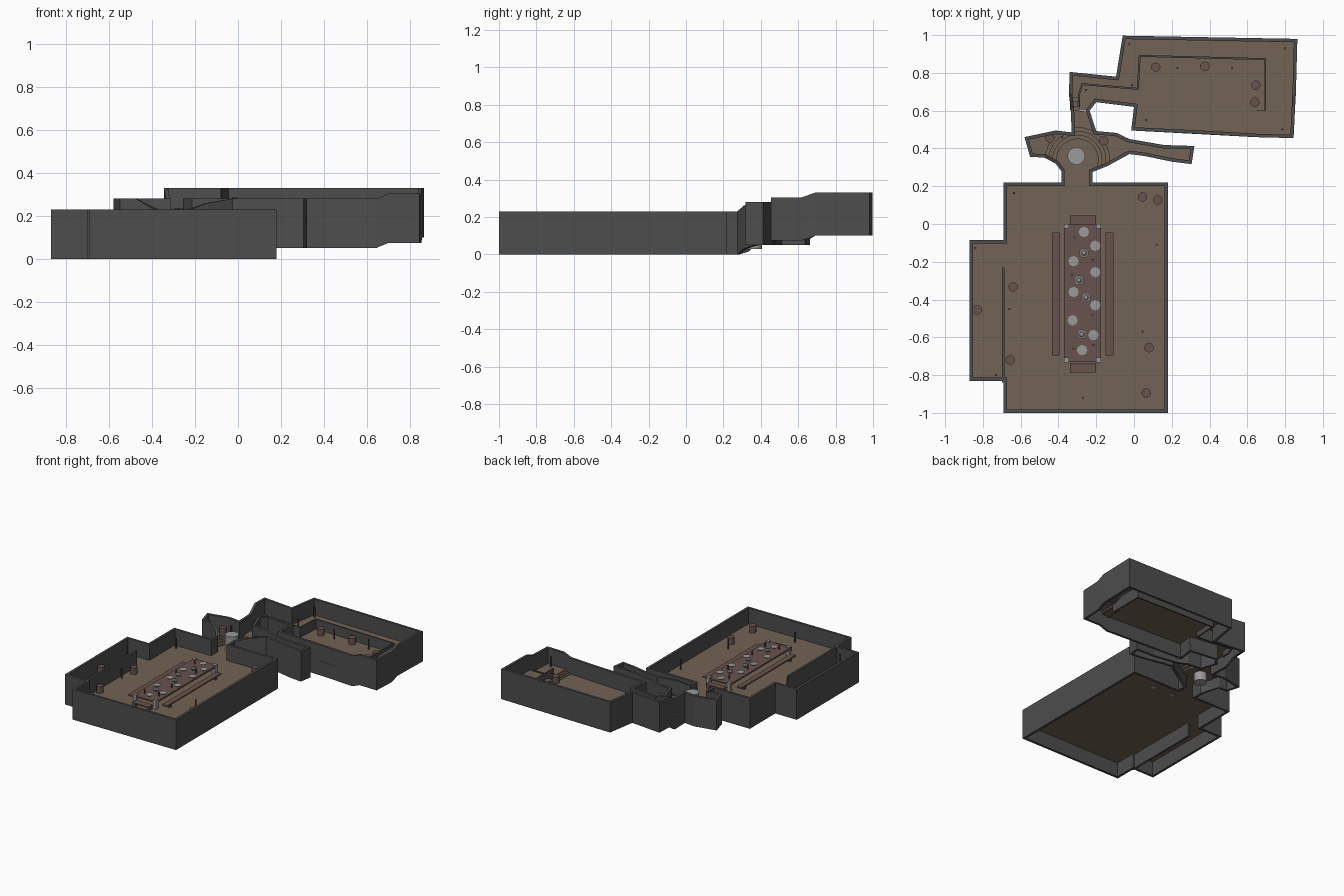
import bpy, bmesh, math
from mathutils import Vector

if "Cube" in bpy.data.objects:
    bpy.data.objects.remove(bpy.data.objects["Cube"])

def material(name, col):
    m = bpy.data.materials.new(name)
    m.diffuse_color = (*col, 1)
    m.use_nodes = True
    m.node_tree.nodes["Principled BSDF"].inputs["Base Color"].default_value = m.diffuse_color
    return m

STONE = material("dark_stone", (0.075, 0.075, 0.075))
FLOOR = material("floor_brown", (0.17, 0.125, 0.09))
WOOD = material("red_wood", (0.14, 0.085, 0.075))
PALE = material("pale_grey", (0.32, 0.32, 0.32))
WALL_H, WALL_T = 0.23, 0.018
HALL, MID, LANDING, UPPER = 0.11, 0.16, 0.185, 0.21

def finish(name, bm, mat):
    bmesh.ops.recalc_face_normals(bm, faces=bm.faces)
    me = bpy.data.meshes.new(name)
    bm.to_mesh(me)
    bm.free()
    ob = bpy.data.objects.new(name, me)
    bpy.context.collection.objects.link(ob)
    if mat:
        me.materials.append(mat)
    return ob

def block(name, x0, x1, y0, y1, z0, z1, mat):
    bm = bmesh.new()
    bmesh.ops.create_cube(bm, size=1)
    for v in bm.verts:
        v.co = ((x0 + x1) / 2 + v.co.x * (x1 - x0), (y0 + y1) / 2 + v.co.y * (y1 - y0),
                (z0 + z1) / 2 + v.co.z * (z1 - z0))
    return finish(name, bm, mat)

def cylinder(name, x, y, r, z0, z1, mat, sides=12, r2=None):
    bm = bmesh.new()
    bmesh.ops.create_cone(bm, cap_ends=True, segments=sides, radius1=r,
                          radius2=r if r2 is None else r2, depth=z1 - z0)
    bmesh.ops.translate(bm, verts=bm.verts, vec=(x, y, (z0 + z1) / 2))
    return finish(name, bm, mat)

def inset(pts, d, closed=True):
    """Mitred inward offset of a counter-clockwise outline."""
    out, n = [], len(pts)
    for i in range(n):
        p = Vector(pts[i][:2])
        a = Vector(pts[i - 1][:2]) if closed or i else None
        b = Vector(pts[(i + 1) % n][:2]) if closed or i < n - 1 else None
        d1 = (p - a).normalized() if a else (b - p).normalized()
        d2 = (b - p).normalized() if b else d1
        n1, n2 = Vector((-d1.y, d1.x)), Vector((-d2.y, d2.x))
        out.append(p + (n1 + n2) * d / max(0.3, 1 + n1.dot(n2)))
    return out

def wall(name, pts, t, h, mat, closed=True):
    """Wall along an outline of (x, y, base height)."""
    bm = bmesh.new()
    rings = []
    for p, q in zip(pts, inset(pts, t, closed)):
        x, y, z = p
        rings.append([bm.verts.new(c) for c in
                      ((x, y, z), (x, y, z + h), (q.x, q.y, z + h), (q.x, q.y, z))])
    n = len(rings)
    for i in range(n if closed else n - 1):
        a, b = rings[i], rings[(i + 1) % n]
        for k in range(4):
            bm.faces.new((a[k], a[(k + 1) % 4], b[(k + 1) % 4], b[k]))
    if not closed:
        bm.faces.new(rings[0])
        bm.faces.new(rings[-1])
    return finish(name, bm, mat)

def sheet(name, pts, z, thick=0):
    bm = bmesh.new()
    f = bm.faces.new([bm.verts.new((p[0], p[1], z)) for p in pts])
    if thick:
        r = bmesh.ops.extrude_face_region(bm, geom=[f])
        bmesh.ops.translate(bm, vec=(0, 0, -thick),
                            verts=[v for v in r["geom"] if isinstance(v, bmesh.types.BMVert)])
    ob = finish(name, bm, FLOOR)
    if not thick and ob.data.polygons[0].normal.z < 0:
        ob.data.flip_normals()
    return ob

# outer wall: one loop round hall, cave, corridor, upper room and alcove
right_cave = [(-.22, .275, 0), (-.14, .307, .03), (-.025, .37, .05), (.055, .36, .05), (.2, .33, .05),
              (.305, .317, .05), (.32, .413, .05), (.16, .418, .05), (-.025, .45, .05),
              (-.09, .482, .05), (-.2, .492, .05), (-.235, .6, .05)]
left_cave = [(-.335, .61, .05), (-.33, .485, .05), (-.415, .495, .05), (-.58, .46, .05),
             (-.55, .355, .05), (-.475, .352, .05), (-.415, .32, .015), (-.385, .28, 0)]
upper_room = [(-.2, .645, .05), (0, .62, .05), (-.015, .495, .05), (.39, .475, .05), (.64, .46, .05),
              (.7, .458, .075), (.845, .455, .075), (.853, .62, .075), (.857, .69, .1),
              (.865, .98, .1), (-.06, .997, .1), (-.095, .78, .1), (-.34, .805, .1), (-.345, .69, .1)]
hall_start = [(-.69, -1, 0), (.18, -1, 0), (.18, .22, 0), (-.22, .22, 0)]
hall_end = [(-.385, .22, 0), (-.69, .22, 0), (-.69, -.085, 0), (-.87, -.085, 0),
            (-.87, -.83, 0), (-.69, -.83, 0)]
wall("outer_wall", hall_start + right_cave + upper_room + left_cave + hall_end, WALL_T, WALL_H, STONE)
block("alcove_divider", -.7, -.685, -.84, -.23, 0, WALL_H, STONE)

# flat floors
sheet("hall_floor", [(-.69, -1), (.18, -1), (.18, .22), (-.69, .22)], HALL)
sheet("alcove_floor", [(-.87, -.83), (-.69, -.83), (-.69, -.085), (-.87, -.085)], HALL)
sheet("entry_floor", [(-.385, .22), (-.22, .22), (-.22, .285), (-.385, .285)], HALL)
edge = [(-.285, .69), (-.27, .735), (.025, .71), (.035, .885), (.69, .868)]
sheet("sunken_floor", [(-.285, .6), (-.235, .6), (-.2, .645), (0, .62), (-.015, .495), (.64, .46),
                       (.69, .46)] + edge[::-1], MID)
sheet("walkway_floor", edge + [(.69, .69), (.857, .69), (.865, .98), (-.06, .997), (-.095, .78),
                               (-.34, .805), (-.345, .69)], UPPER)
sheet("landing_floor", [(.69, .459), (.845, .456), (.853, .63), (.69, .63)], LANDING)

# low wall between the sunken floor and the walkway
wall("walkway_parapet", [(x, y, .12) for x, y in [(-.29, .62)] + edge + [(.69, .6)]],
     .01, .115, STONE, closed=False)

# cave floor: rings stepping down to the pedestal
cx, cy = -.3, .34
cave = inset(right_cave + left_cave, .006)
radii = [0, .11, .13, .15, .17, 2]
for i in range(5):
    z = HALL + i * .0125
    ring = sheet(f"cave_step_{i}", cave, z, .013)
    cutters = []
    for r, op in ((radii[i + 1], 'INTERSECT'), (radii[i], 'DIFFERENCE')):
        if 0 < r < 1:
            c = cylinder("step_cutter", cx, cy, r, -.3, .6, None, 32)
            c.hide_render = True
            m = ring.modifiers.new("ring", 'BOOLEAN')
            m.object, m.operation, m.solver = c, op, 'EXACT'
            cutters.append(c)
    dg = bpy.context.evaluated_depsgraph_get()
    baked = bpy.data.meshes.new_from_object(ring.evaluated_get(dg))
    ring.modifiers.clear()
    ring.data = baked
    for c in cutters:
        bpy.data.objects.remove(c)
cylinder("pedestal", -.305, .36, .047, .03, .23, PALE, 24)

# straight stairs
for i in range(4):
    z = MID + (i + 1) * .0125
    block("corridor_stair", -.338, -.287, .6 + i * .0225, .6225 + i * .0225, z - .02, z, FLOOR)
    z = LANDING + (i + 1) * .00625
    block("walkway_stair", .69, .845, .62 + i * .0175, .6375 + i * .0175, z - .012, z, FLOOR)
    z = MID + (i + 1) * .00625
    block("landing_stair", .635 + i * .014, .649 + i * .014, .465, .6, z - .012, z, FLOOR)

# dining table with corner posts
TOP = .168
block("table_top", -.37, -.175, -.73, 0, TOP - .012, TOP, WOOD)
for x in (-.357, -.187):
    for y in (-.72, -.012):
        block("table_post", x - .013, x + .013, y - .013, y + .013, HALL, TOP + .008, PALE)

# benches: a board on two legs
def bench(x0, x1, y0, y1):
    block("bench_seat", x0, x1, y0, y1, .132, .142, WOOD)
    along_y = y1 - y0 > x1 - x0
    for f in (.08, .92):
        if along_y:
            c = y0 + f * (y1 - y0)
            block("bench_leg", x0 + .006, x1 - .006, c - .01, c + .01, HALL, .132, WOOD)
        else:
            c = x0 + f * (x1 - x0)
            block("bench_leg", c - .01, c + .01, y0 + .006, y1 - .006, HALL, .132, WOOD)

bench(-.435, -.395, -.695, -.045)
bench(-.15, -.108, -.695, -.045)
bench(-.34, -.2, 0, .045)
bench(-.34, -.2, -.785, -.735)

# tableware
for x, y in [(-.265, -.042), (-.205, -.115), (-.32, -.197), (-.205, -.255), (-.32, -.36),
             (-.205, -.43), (-.325, -.51), (-.215, -.588), (-.275, -.668)]:
    cylinder("plate", x, y, .02, TOP, TOP + .007, PALE, 8, .028)
for x, y in [(-.265, -.153), (-.292, -.297), (-.255, -.388), (-.277, -.583)]:
    cylinder("bowl", x, y, .012, TOP, TOP + .016, PALE, 12, .025)
    cylinder("bowl_filling", x, y, .019, TOP + .014, TOP + .021, PALE, 12, .01)
for x, y in [(-.315, -.07), (-.22, -.19), (-.33, -.27), (-.22, -.48), (-.32, -.66), (-.215, -.64)]:
    cylinder("candle", x, y, .006, TOP, TOP + .03, WOOD, 8)

# barrels and thin torch poles standing on each floor
barrels = {HALL: [(.045, .143), (.125, .127), (-.64, -.333), (-.83, -.455), (-.655, -.72),
                  (.08, -.655), (.065, -.895)],
           MID: [(-.445, .455), (-.16, .44), (.115, .83), (.375, .835), (.645, .735), (.64, .645)]}
poles = {HALL: [(-.635, .164), (-.84, -.127), (-.66, -.45), (-.73, -.8), (-.27, -.92),
                (.045, -.57), (.12, -.11)],
         MID: [(-.38, .46), (-.255, .71), (.23, .825), (.52, .825), (.065, .55)],
         LANDING: [(.785, .5)],
         UPPER: [(-.01, .735), (-.025, .952), (.8, .93)]}
for z, spots in barrels.items():
    for x, y in spots:
        cylinder("barrel", x, y, .025, z, z + .05, WOOD, 12)
for z, spots in poles.items():
    for x, y in spots:
        cylinder("torch_pole", x, y, .006, z, z + .075, STONE, 8)
